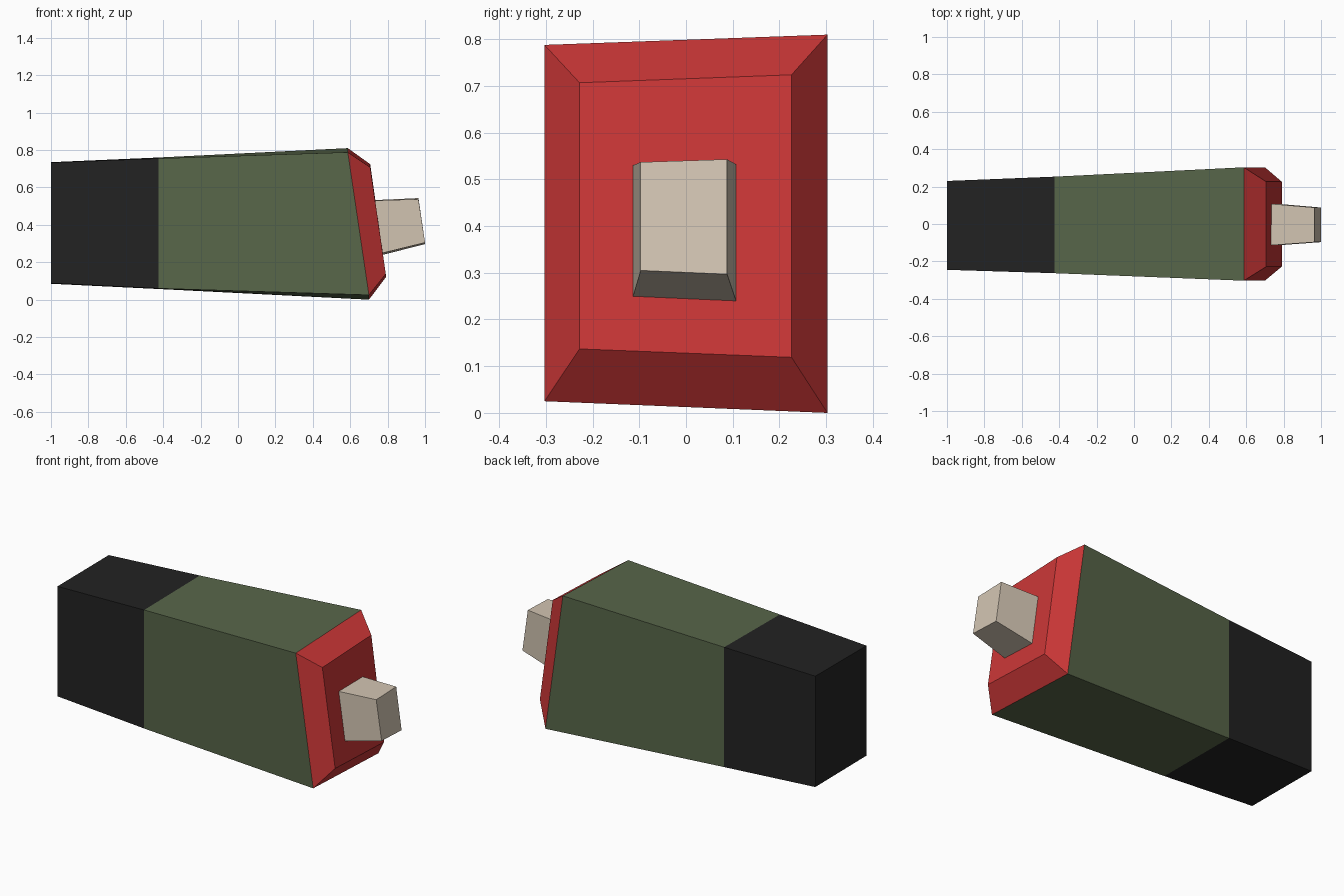
import bpy, bmesh

if "Cube" in bpy.data.objects:
    bpy.data.objects.remove(bpy.data.objects["Cube"])


def material(name, rgb):
    m = bpy.data.materials.new(name)
    m.diffuse_color = (*rgb, 1)
    m.use_nodes = True
    m.node_tree.nodes["Principled BSDF"].inputs["Base Color"].default_value = m.diffuse_color
    return m


BLACK = material("black", (0.016, 0.016, 0.016))
GREEN = material("olive green", (0.098, 0.134, 0.068))
RED = material("red", (0.60, 0.038, 0.038))
CREAM = material("cream", (0.65, 0.56, 0.45))


def ring(x_top, x_bot, y, front, back):
    """Four corners of a tilted section; front/back are (bottom z, top z)."""
    return [(x_bot, y[0], front[0]), (x_bot, y[1], back[0]),
            (x_top, y[1], back[1]), (x_top, y[0], front[1])]


def loft(name, rings, mats, start_cap, end_cap):
    """Join rings with quads, one material per segment."""
    bm = bmesh.new()
    loops = [[bm.verts.new(p) for p in r] for r in rings]
    slots = list(dict.fromkeys(mats))
    for a, b, m in zip(loops, loops[1:], mats):
        for i in range(4):
            j = (i + 1) % 4
            bm.faces.new((a[i], a[j], b[j], b[i])).material_index = slots.index(m)
    if start_cap:
        bm.faces.new(loops[0][::-1]).material_index = slots.index(mats[0])
    if end_cap:
        bm.faces.new(loops[-1]).material_index = slots.index(mats[-1])
    bmesh.ops.recalc_face_normals(bm, faces=bm.faces)
    mesh = bpy.data.meshes.new(name)
    bm.to_mesh(mesh)
    bm.free()
    for m in slots:
        mesh.materials.append(m)
    ob = bpy.data.objects.new(name, mesh)
    bpy.context.collection.objects.link(ob)
    return ob


# Tapered housing: black rear, green middle, red bevelled slanted end
loft("housing", [
    ring(-1.0, -1.0, (-0.245, 0.230), (0.088, 0.733), (0.085, 0.735)),
    ring(-0.425, -0.425, (-0.263, 0.253), (0.060, 0.755), (0.057, 0.760)),
    ring(0.587, 0.70, (-0.303, 0.303), (0.025, 0.788), (0.0, 0.81)),
    ring(0.707, 0.79, (-0.228, 0.226), (0.137, 0.707), (0.119, 0.724)),
], [BLACK, GREEN, RED], True, True)

# Cream plug on the slanted end, its base sunk slightly into the red face
loft("plug", [
    ring(0.727, 0.767, (-0.114, 0.108), (0.248, 0.530), (0.238, 0.532)),
    ring(0.965, 1.0, (-0.097, 0.088), (0.305, 0.537), (0.297, 0.543)),
], [CREAM], True, True)
